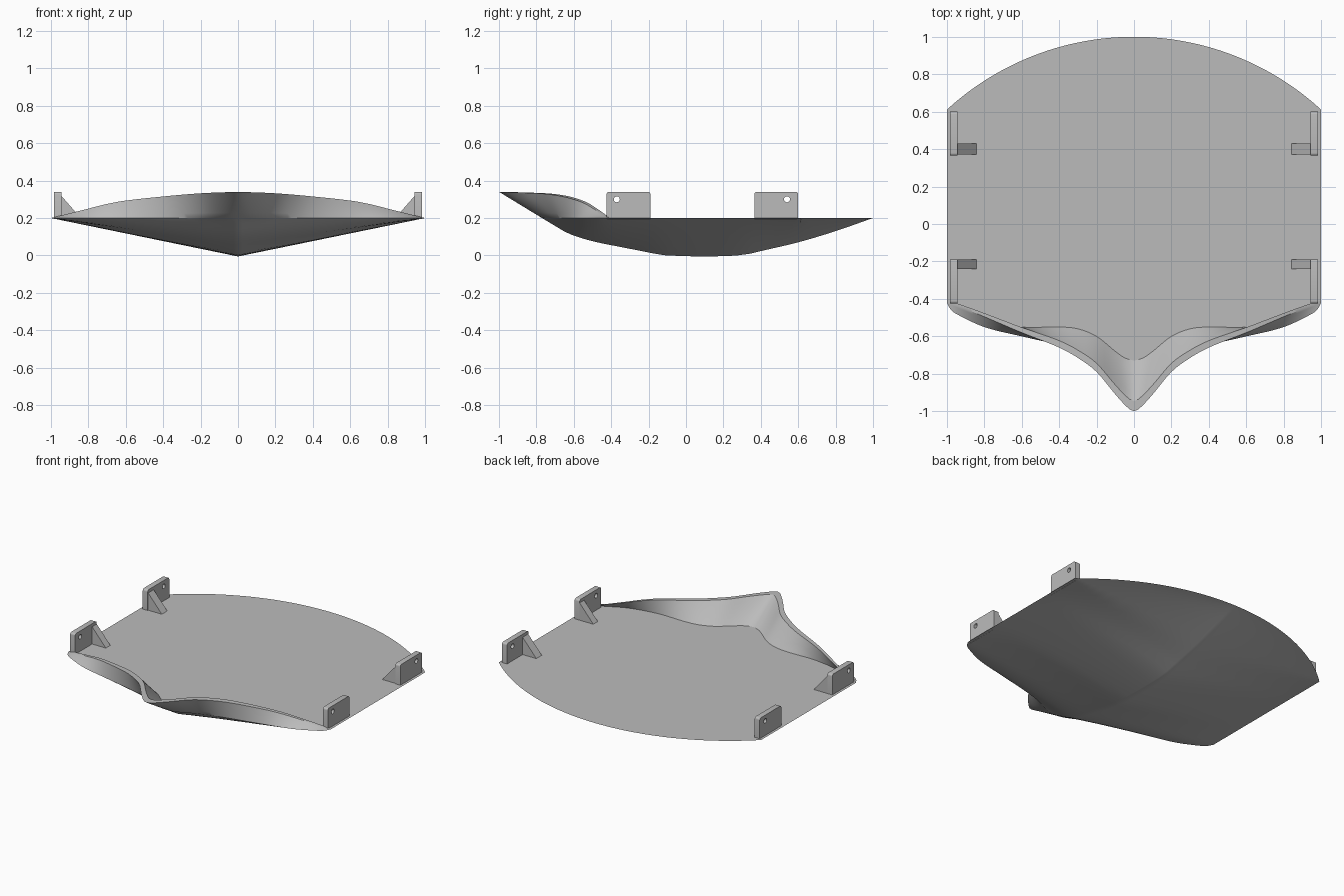
import bpy, bmesh, math
from mathutils import Vector

cube = bpy.data.objects.get("Cube")
if cube:
    bpy.data.objects.remove(cube, do_unlink=True)

GREY = (0.5, 0.5, 0.5, 1)
grey = bpy.data.materials.new("plain grey")
grey.use_nodes = True
grey.diffuse_color = GREY
grey.node_tree.nodes["Principled BSDF"].inputs["Base Color"].default_value = GREY

DECK = 0.2
RADIUS = 1.477          # stern arc
SIDE_FRONT, SIDE_BACK = -0.42, 0.61


def smooth(points, x):
    """Cubic interpolation through a short list of profile points."""
    x = min(max(x, points[0][0]), points[-1][0])
    n = len(points)
    i = next(k for k in range(n - 1) if x <= points[k + 1][0])

    def slope(k):
        a, b = points[max(k - 1, 0)], points[min(k + 1, n - 1)]
        return (b[1] - a[1]) / (b[0] - a[0])
    (x0, y0), (x1, y1) = points[i], points[i + 1]
    h = x1 - x0
    t = (x - x0) / h
    return (y0 * (1 + 2 * t) * (1 - t) ** 2 + slope(i) * h * t * (1 - t) ** 2
            + y1 * t * t * (3 - 2 * t) + slope(i + 1) * h * t * t * (t - 1))


# Half profiles: rim plan, rim height, hull outline at deck level, deck edge
RIM = [(0, -1), (.03, -.985), (.1, -.91), (.2, -.79), (.3, -.715), (.4, -.66),
       (.6, -.58), (.8, -.495), (.95, -.435), (1, -.42)]
RIM_Z = [(0, .34), (.2, .332), (.4, .315), (.6, .293), (.7, .275), (.8, .25), (.9, .225), (1, .2)]
OUTLINE = [(0, -.77), (.05, -.765), (.1, -.745), (.2, -.7), (.3, -.67), (.4, -.645),
           (.6, -.6), (.8, -.55), (.95, -.48), (.98, -.455), (1, -.42)]
DECK_EDGE = [(0, -.73), (.05, -.715), (.1, -.68), (.2, -.6), (.3, -.56), (.4, -.55),
             (.6, -.55), (.8, -.51), (.95, -.44), (1, -.42)]
KEEL = [(-.77, .2), (-.7, .158), (-.65, .128), (-.6, .106), (-.5, .076), (-.4, .055),
        (-.25, .026), (-.1, 0), (.28, 0), (.45, .035), (.6, .07), (.8, .13), (1, .2)]


def stern(x):
    return 1 - RADIUS + math.sqrt(RADIUS ** 2 - x * x)


def half_width(y):
    if y > SIDE_BACK:
        return math.sqrt(max(RADIUS ** 2 - (y - 1 + RADIUS) ** 2, 0))
    if y >= SIDE_FRONT:
        return 1
    lo, hi = 0, 1
    for _ in range(24):
        mid = (lo + hi) / 2
        if smooth(OUTLINE, mid) < y:
            lo = mid
        else:
            hi = mid
    return hi


def bottom(x, y):
    keel = smooth(KEEL, y)
    ratio = min(x / max(half_width(y), 1e-4), 1)
    return keel + (DECK - keel) * ratio


def hull_section(x):
    """Closed lengthwise section: deck, inner bow, rim, outer bow, bottom."""
    a = abs(x)
    back, edge, front = stern(a), smooth(DECK_EDGE, a), smooth(OUTLINE, a)
    rim, top = smooth(RIM, a), smooth(RIM_Z, a)
    inner = rim + 0.055 - 0.045 * a
    pts = [(back, DECK), (edge, DECK)]
    for k in range(1, 6):
        t = k / 5
        pts.append((edge + (inner - edge) * t, DECK + (top - DECK) * t))
    for k in range(6):
        t = k / 5
        pts.append((rim + (front - rim) * t, top + (DECK - top) * t))
    for k in range(1, 36):
        t = (1 - math.cos(math.pi * k / 36)) / 2
        y = front + (back - front) * t
        pts.append((y, bottom(a, y)))
    return [Vector((x, y, z)) for y, z in pts]


def finish(obj, angle=None):
    obj.data.materials.clear()
    obj.data.materials.append(grey)
    if angle:
        bpy.ops.object.select_all(action='DESELECT')
        obj.select_set(True)
        bpy.context.view_layer.objects.active = obj
        bpy.ops.object.shade_smooth_by_angle(angle=math.radians(angle))


def mesh_object(name, bm):
    bmesh.ops.remove_doubles(bm, verts=bm.verts, dist=1e-4)
    bmesh.ops.recalc_face_normals(bm, faces=bm.faces)
    mesh = bpy.data.meshes.new(name)
    bm.to_mesh(mesh)
    bm.free()
    obj = bpy.data.objects.new(name, mesh)
    bpy.context.collection.objects.link(obj)
    return obj


# Hull lofted across its width
bm = bmesh.new()
COLS = 140
rows = [[bm.verts.new(p) for p in hull_section(math.sin(math.pi * (i / COLS - 0.5)))]
        for i in range(COLS + 1)]
for a, b in zip(rows, rows[1:]):
    for j in range(len(a)):
        k = (j + 1) % len(a)
        bm.faces.new((a[j], a[k], b[k], b[j]))
finish(mesh_object("hull", bm), 30)


def closed_spline(curve, points):
    spline = curve.splines.new('POLY')
    spline.points.add(len(points) - 1)
    for p, (u, v) in zip(spline.points, points):
        p.co = (u, v, 0, 1)
    spline.use_cyclic_u = True


def arc(u, v, r, start, end, n):
    return [(u + r * math.cos(math.radians(start + (end - start) * k / n)),
             v + r * math.sin(math.radians(start + (end - start) * k / n))) for k in range(n + 1)]


def lug(name, side, y0, y1, hole_y):
    """Upright plate with rounded top corners and a pin hole."""
    curve = bpy.data.curves.new(name, 'CURVE')
    curve.dimensions = '2D'
    curve.fill_mode = 'BOTH'
    curve.extrude = 0.019
    r, top = 0.014, 0.34
    closed_spline(curve, [(y0, DECK - 0.004), (y1, DECK - 0.004)]
                  + arc(y1 - r, top - r, r, 0, 90, 4) + arc(y0 + r, top - r, r, 90, 180, 4))
    closed_spline(curve, arc(hole_y, 0.3, 0.016, 0, 360, 20)[:-1])
    temp = bpy.data.objects.new(name, curve)
    temp.rotation_euler = (math.pi / 2, 0, math.pi / 2)
    temp.location.x = side * 0.963
    bpy.context.collection.objects.link(temp)
    bpy.ops.object.select_all(action='DESELECT')
    temp.select_set(True)
    bpy.context.view_layer.objects.active = temp
    bpy.ops.object.convert(target='MESH')
    finish(bpy.context.view_layer.objects.active, 30)


def gusset(name, side, y0, y1):
    """Triangular brace on the inner face of a lug."""
    bm = bmesh.new()
    tri = [(0.84, DECK), (0.945, DECK), (0.945, 0.32)]
    front, back = ([bm.verts.new((side * x, y, z)) for x, z in tri] for y in (y0, y1))
    bm.faces.new(front)
    bm.faces.new(back)
    for i in range(3):
        j = (i + 1) % 3
        bm.faces.new((front[i], front[j], back[j], back[i]))
    finish(mesh_object(name, bm))


# Four mounting lugs with braces
for side, label in ((1, "left"), (-1, "right")):
    lug(f"front_{label}_lug", side, -0.425, -0.19, -0.37)
    gusset(f"front_{label}_brace", side, -0.24, -0.19)
    lug(f"back_{label}_lug", side, 0.365, 0.6, 0.54)
    gusset(f"back_{label}_brace", side, 0.37, 0.43)
